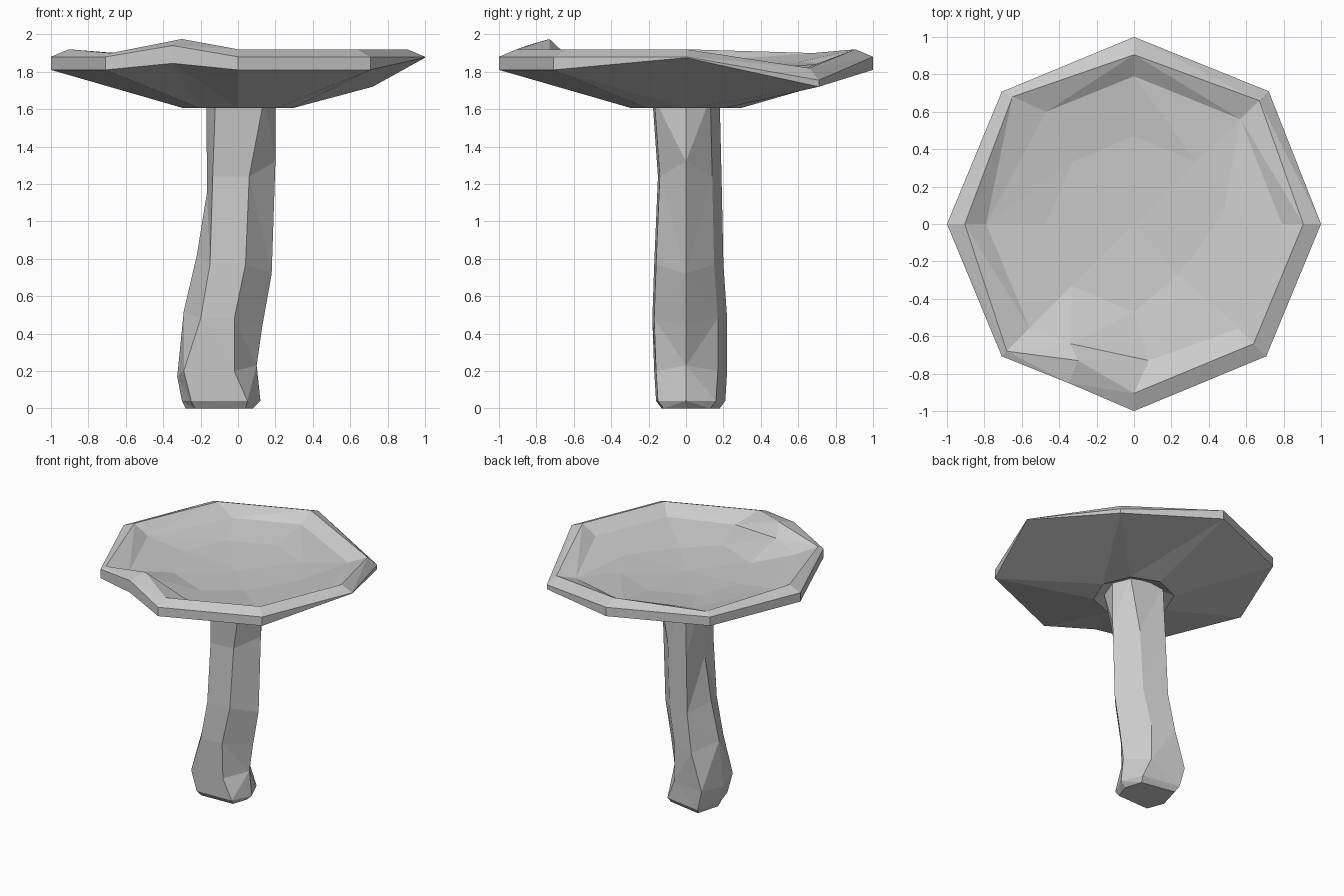
import bpy
import bmesh
from math import cos, sin, radians

default_cube = bpy.data.objects.get("Cube")
if default_cube:
    bpy.data.objects.remove(default_cube, do_unlink=True)

# Single plain grey material
grey = bpy.data.materials.new("plain_grey")
grey.use_nodes = True
colour = (0.6, 0.6, 0.6, 1)
grey.diffuse_color = colour
grey.node_tree.nodes["Principled BSDF"].inputs["Base Color"].default_value = colour


def loft(name, rings, start=None, end=None):
    """Skin a stack of rings; close each end with a flat face or a fan to a point."""
    bm = bmesh.new()
    rows = [[bm.verts.new(point) for point in ring] for ring in rings]
    count = len(rows[0])
    for low, high in zip(rows, rows[1:]):
        for i in range(count):
            j = (i + 1) % count
            bm.faces.new((low[i], low[j], high[j], high[i]))
    for row, tip in ((rows[0], start), (rows[-1], end)):
        if tip is None:
            bm.faces.new(row)
            continue
        centre = bm.verts.new(tip)
        for i in range(count):
            bm.faces.new((row[i], row[(i + 1) % count], centre))
    bmesh.ops.triangulate(bm, faces=bm.faces[:])
    bmesh.ops.recalc_face_normals(bm, faces=bm.faces[:])
    mesh = bpy.data.meshes.new(name)
    bm.to_mesh(mesh)
    bm.free()
    mesh.materials.append(grey)
    part = bpy.data.objects.new(name, mesh)
    bpy.context.collection.objects.link(part)
    return part


# Cap: an octagon with one extra corner at the folded part of the rim
corner_angles = [0, 45, 90, 135, 180, 225, 247.5, 270, 315]
fold, dip, point = 6, 1, 0


def cap_ring(radius, z, **moved):
    ring = []
    for i, angle in enumerate(corner_angles):
        r = radius * (cos(radians(22.5)) if i == fold else 1)
        a = radians(angle)
        ring.append((r * cos(a), r * sin(a), z))
    for key, place in moved.items():
        ring[int(key[1:])] = place
    return ring


hollow = cap_ring(0.17, 1.66)
neck = cap_ring(0.29, 1.605)
lower_rim = cap_ring(1, 1.81, c0=(1, 0, 1.875), c1=(0.72, 0.71, 1.72),
                     c6=(-0.35, -0.85, 1.845))
upper_rim = cap_ring(1, 1.88, c1=(0.72, 0.71, 1.755), c6=(-0.35, -0.85, 1.94))
lip = cap_ring(0.905, 1.92, c1=(0.67, 0.66, 1.82), c3=(-0.65, 0.68, 1.9),
               c5=(-0.68, -0.68, 1.9), c6=(-0.3, -0.73, 1.975))
bowl = cap_ring(0.79, 1.85, c1=(0.57, 0.56, 1.79), c3=(-0.47, 0.6, 1.85),
                c6=(-0.34, -0.64, 1.89), c7=(0.08, -0.73, 1.85))
floor = cap_ring(0.47, 1.81, c0=(0.48, 0.06, 1.81), c8=(0.24, -0.27, 1.8))
loft("mushroom_cap", [hollow, neck, lower_rim, upper_rim, lip, bowl, floor],
     end=(0, 0, 1.79))


# Stem: bent six-sided column
def stem_ring(z, right, inner_right, inner_left, left, front, back, tilt=0):
    return [(right, 0, z - tilt),
            (inner_right, back - 0.05, z),
            (inner_left, back, z),
            (left, 0, z + tilt),
            (inner_left, front, z),
            (inner_right, front + 0.01, z)]


loft("mushroom_stem", [
    stem_ring(0, 0.08, 0.04, -0.23, -0.28, -0.13, 0.18),
    stem_ring(0.04, 0.12, 0.05, -0.25, -0.3, -0.16, 0.21),
    stem_ring(0.2, 0.1, -0.02, -0.29, -0.325, -0.17, 0.22, -0.03),
    stem_ring(0.48, 0.13, -0.02, -0.2, -0.29, -0.18, 0.22, 0.04),
    stem_ring(0.77, 0.18, 0.04, -0.15, -0.22, -0.17, 0.2, 0.05),
    stem_ring(1.24, 0.2, 0.06, -0.135, -0.165, -0.15, 0.19, -0.08),
    stem_ring(1.66, 0.2, 0.14, -0.12, -0.17, -0.18, 0.18),
])
